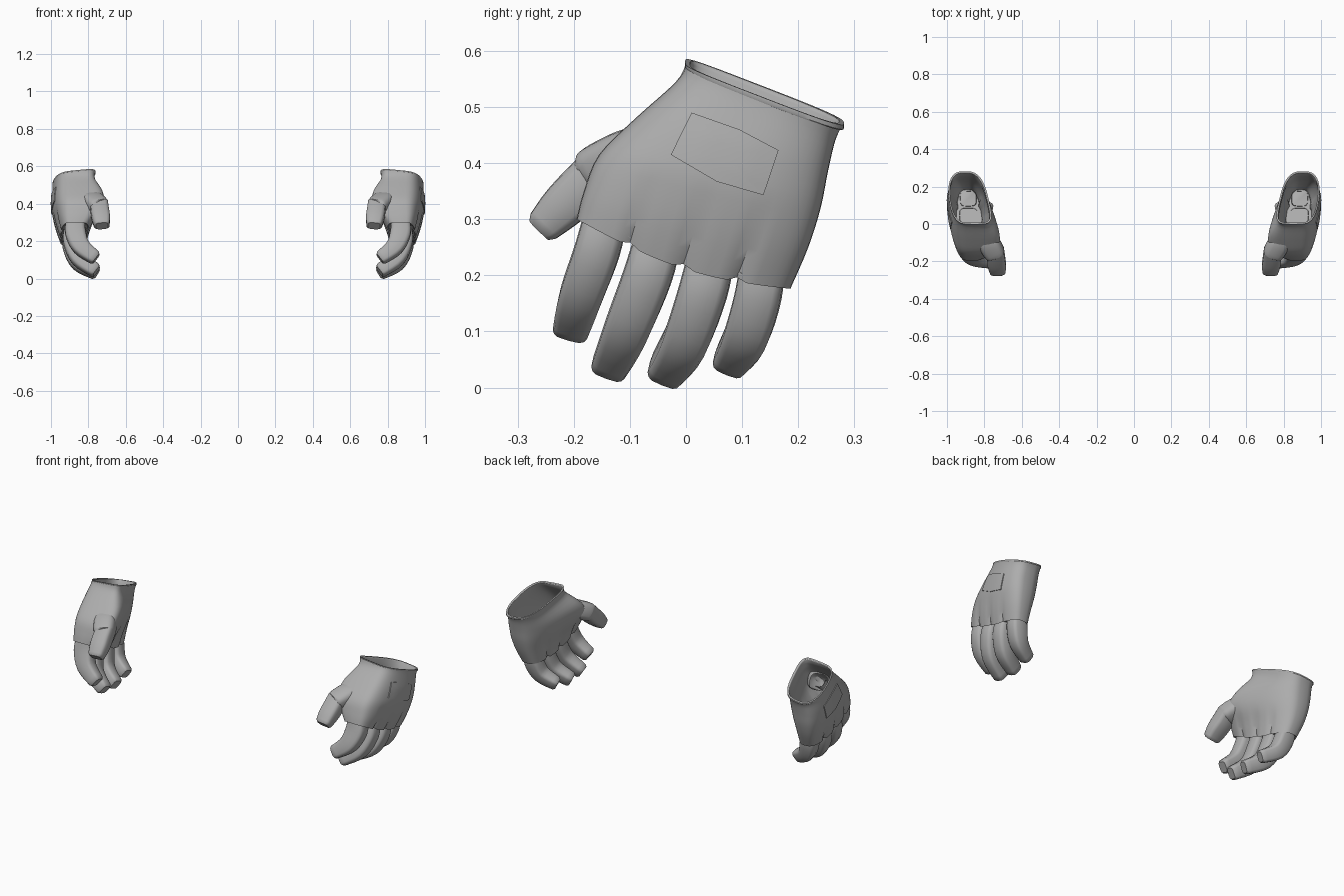
import bpy, math
from mathutils import Vector
from mathutils.bvhtree import BVHTree

if "Cube" in bpy.data.objects:
    bpy.data.objects.remove(bpy.data.objects["Cube"])

grey = bpy.data.materials.new("grey fabric")
grey.diffuse_color = (0.42, 0.42, 0.42, 1)
grey.use_nodes = True
grey.node_tree.nodes["Principled BSDF"].inputs["Base Color"].default_value = grey.diffuse_color


def make(name, verts, faces, solid=0.0, angle=40):
    """Smooth mesh object, mirrored to give the other hand."""
    me = bpy.data.meshes.new(name)
    me.from_pydata([tuple(v) for v in verts], [], faces)
    me.materials.append(grey)
    ob = bpy.data.objects.new(name, me)
    bpy.context.collection.objects.link(ob)
    bpy.context.view_layer.objects.active = ob
    ob.select_set(True)
    bpy.ops.object.mode_set(mode='EDIT')
    bpy.ops.mesh.select_all(action='SELECT')
    bpy.ops.mesh.normals_make_consistent(inside=False)
    bpy.ops.object.mode_set(mode='OBJECT')
    bpy.ops.object.shade_smooth_by_angle(angle=math.radians(angle))
    ob.select_set(False)
    if solid:
        m = ob.modifiers.new("thickness", 'SOLIDIFY')
        m.thickness, m.offset = solid, -1
    m = ob.modifiers.new("other hand", 'MIRROR')
    m.use_axis[0] = True
    return ob


def spline(rows, steps):
    """Catmull-Rom rows of numbers."""
    out = []
    for i in range(len(rows) - 1):
        a, b, c, d = (rows[max(i - 1, 0)], rows[i], rows[i + 1],
                      rows[min(i + 2, len(rows) - 1)])
        for k in range(steps):
            t = k / steps
            out.append([0.5 * (2 * q + (r - p) * t + (2 * p - 5 * q + 4 * r - s) * t * t
                               + (3 * q - p - 3 * r + s) * t ** 3)
                        for p, q, r, s in zip(a, b, c, d)])
    return out + [list(rows[-1])]


def skin(rings, cap_first, cap_last):
    n = len(rings[0])
    verts = [v for r in rings for v in r]
    faces = [(i * n + j, i * n + (j + 1) % n, (i + 1) * n + (j + 1) % n, (i + 1) * n + j)
             for i in range(len(rings) - 1) for j in range(n)]
    if cap_first:
        faces.append(tuple(range(n)))
    if cap_last:
        faces.append(tuple(range(len(verts) - n, len(verts))))
    return verts, faces


def rounded(a, power):
    c, s = math.cos(a), math.sin(a)
    return math.copysign(abs(c) ** power, c), math.copysign(abs(s) ** power, s)


def tube(name, rows, side, n=16, power=0.52, steps=4, cap=True):
    """Tube through rows of x, y, z, half width, half depth."""
    rows = spline(rows, steps)
    pts = [Vector(r[:3]) for r in rows]
    rings = []
    for i, (p, r) in enumerate(zip(pts, rows)):
        t = (pts[min(i + 1, len(pts) - 1)] - pts[max(i - 1, 0)]).normalized()
        s = Vector(side)
        s = (s - t * s.dot(t)).normalized()
        d = t.cross(s)
        ring = []
        for j in range(n):
            u, v = rounded(2 * math.pi * j / n, power)
            ring.append(p + s * (u * r[3]) + d * (v * r[4]))
        rings.append(ring)
    if cap:  # softened flat tip
        end = sum(rings[-1], Vector()) / n
        rings.append([end + (v - end) * 0.78 + t * 0.010 for v in rings[-1]])
    return make(name, *skin(rings, False, cap))


# Glove body: front y, front z, back y, back z, front x, back x, half thickness, thumb-side bulge
body_rows = [
    (0.000, 0.578, 0.280, 0.470, 0.852, 0.903, 0.098, 0.00),
    (-0.018, 0.545, 0.266, 0.440, 0.852, 0.905, 0.097, 0.00),
    (-0.090, 0.480, 0.253, 0.385, 0.848, 0.908, 0.102, 0.040),
    (-0.155, 0.415, 0.240, 0.320, 0.848, 0.908, 0.100, 0.048),
    (-0.182, 0.350, 0.218, 0.250, 0.858, 0.903, 0.088, 0.018),
    (-0.195, 0.300, 0.186, 0.176, 0.866, 0.890, 0.073, 0.00)]
rows = spline(body_rows, 4)
N = 60
rings = []
for i, (fy, fz, by, bz, fx, bx, h, bulge) in enumerate(rows):
    w = max(0.0, (i - 12) / 8)   # strength of the dips between the knuckles
    top = max(0.0, 1 - i / 4)    # strength of the wrist opening's tilt
    ring = []
    for j in range(N):
        a = 2 * math.pi * j / N
        c = math.cos(a)
        m = 4.6 if c < 0 else 3.2   # boxier on the forefinger side
        s = math.copysign(max(0, 1 - abs(c) ** m) ** (1 / m), math.sin(a))
        u = (1 + c) / 2
        dip = sum(math.exp(-((u - g) / 0.026) ** 2) for g in (0.25, 0.5, 0.75)) * w
        x = fx + (bx - fx) * u + s * h * (1.04 - 0.18 * u * u) * (1 - 0.14 * dip)
        x += min(s, 0) * bulge * (1 - u) ** 1.2
        x += max(s, 0) * 0.014 * math.sin(math.pi * u) * (1 - w)
        z = fz + (bz - fz) * u - 0.010 * s * top
        z += w * (0.008 * dip - 0.026 * math.sin(math.pi * u))
        ring.append(Vector((x, fy + (by - fy) * u, z)))
    rings.append(ring)
# fold the lower edge inward and close it around the fingers
mid = sum(rings[-1], Vector()) / N
rings.append([mid + (v - mid) * 0.92 + Vector((0, 0, 0.008)) for v in rings[-1]])
verts, faces = skin(rings, False, True)
make("glove_body", verts, faces, solid=0.008)
tree = BVHTree.FromPolygons(verts, faces)

# Slim lip around the wrist opening
trim = []
for k, dz in ((1.0, -0.008), (1.012, -0.006), (1.012, 0.002), (0.95, 0.002)):
    c = sum(rings[0], Vector()) / N
    trim.append([c + (v - c) * k + Vector((0, 0, dz)) for v in rings[0]])
make("wrist_trim", *skin(trim, False, False))

# Fingers curling towards the palm
across = (0, 0.96, -0.28)
fingers = {
    "index_finger": [(0.868, -0.142, 0.310, 0.039, 0.050), (0.869, -0.158, 0.245, 0.041, 0.056),
                     (0.838, -0.185, 0.170, 0.039, 0.048), (0.766, -0.202, 0.112, 0.033, 0.037)],
    "middle_finger": [(0.880, -0.050, 0.265, 0.042, 0.048), (0.880, -0.068, 0.200, 0.044, 0.056),
                      (0.848, -0.104, 0.109, 0.041, 0.047), (0.764, -0.134, 0.044, 0.033, 0.037)],
    "ring_finger": [(0.884, 0.045, 0.235, 0.042, 0.048), (0.883, 0.030, 0.170, 0.044, 0.055),
                    (0.848, 0.000, 0.086, 0.041, 0.047), (0.764, -0.034, 0.034, 0.033, 0.037)],
    "little_finger": [(0.886, 0.136, 0.225, 0.040, 0.042), (0.881, 0.129, 0.165, 0.042, 0.047),
                      (0.850, 0.108, 0.095, 0.040, 0.042), (0.776, 0.080, 0.050, 0.031, 0.034)]}
for name, path in fingers.items():
    tube(name, path, across)

# Thumb and the glove sleeve around its base
tube("thumb_sleeve", [(0.805, -0.060, 0.425, 0.045, 0.045), (0.775, -0.105, 0.410, 0.058, 0.050),
                      (0.744, -0.157, 0.383, 0.055, 0.050), (0.743, -0.160, 0.380, 0.045, 0.042)],
     (1, 0, 0), n=20, power=0.65, cap=False)
tube("thumb", [(0.742, -0.143, 0.398, 0.048, 0.043), (0.738, -0.185, 0.355, 0.050, 0.044),
               (0.732, -0.222, 0.320, 0.049, 0.040), (0.728, -0.254, 0.288, 0.042, 0.032)],
     (1, 0, 0))

# Patch on the back of the hand, laid onto the glove surface
outline = [(0.010, 0.490), (0.095, 0.460), (0.165, 0.423),
           (0.138, 0.343), (0.055, 0.367), (-0.027, 0.415)]
loop = []
for (ay, az), (by, bz) in zip(outline, outline[1:] + outline[:1]):
    loop += [(ay + (by - ay) * k / 4, az + (bz - az) * k / 4) for k in range(4)]
cy, cz = 0.072, 0.417
patch_rings = []
for k, lift in ((1.0, -0.002), (1.0, 0.004), (0.66, 0.004), (0.33, 0.004)):
    ring = []
    for y, z in loop:
        p = Vector((2, cy + (y - cy) * k, cz + (z - cz) * k))
        hit = tree.ray_cast(p, Vector((-1, 0, 0)))[0]
        ring.append(Vector((hit.x + lift, p.y, p.z)))
    patch_rings.append(ring)
make("back_patch", *skin(patch_rings, False, True))
